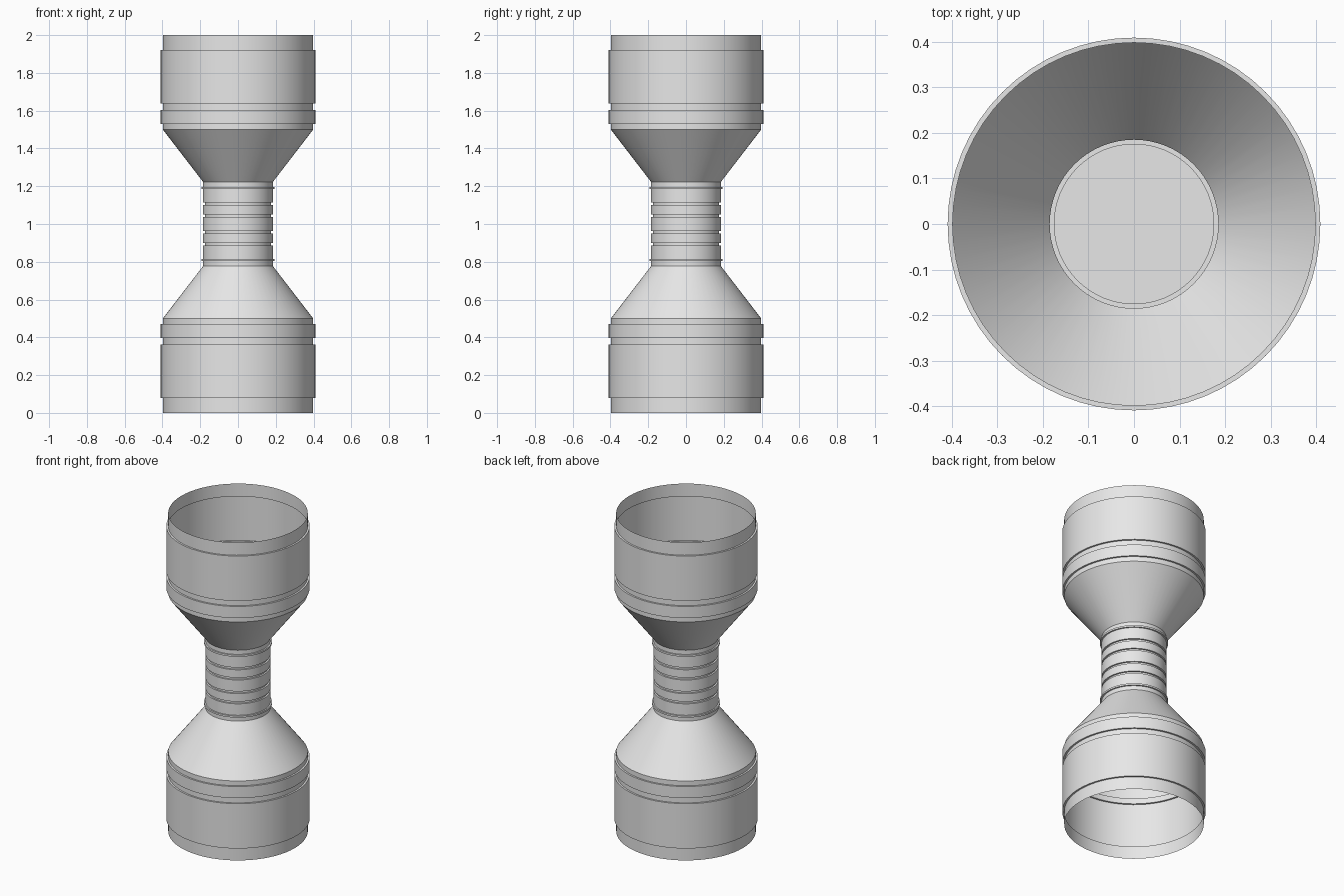
import bpy
import bmesh
from math import cos, sin, tau

SEGMENTS = 64

cube = bpy.data.objects.get("Cube")
if cube:
    bpy.data.objects.remove(cube, do_unlink=True)

grey = bpy.data.materials.new("plain_grey")
grey.use_nodes = True
colour = (0.8, 0.8, 0.8, 1)
grey.diffuse_color = colour
grey.node_tree.nodes["Principled BSDF"].inputs["Base Color"].default_value = colour


def lathe(name, profile):
    """Turn (radius, height) points, listed from bottom to top, into a thin shell."""
    bm = bmesh.new()
    rings = []
    for r, z in profile:
        rings.append([bm.verts.new((r * cos(tau * i / SEGMENTS),
                                    r * sin(tau * i / SEGMENTS), z))
                      for i in range(SEGMENTS)])
    for low, high in zip(rings, rings[1:]):
        for i in range(SEGMENTS):
            j = (i + 1) % SEGMENTS
            bm.faces.new((low[i], low[j], high[j], high[i]))
    return finish(name, bm)


def disc(name, radius, z, up):
    bm = bmesh.new()
    ring = [bm.verts.new((radius * cos(tau * i / SEGMENTS),
                          radius * sin(tau * i / SEGMENTS), z))
            for i in range(SEGMENTS)]
    bm.faces.new(ring if up else ring[::-1])
    return finish(name, bm)


def finish(name, bm):
    mesh = bpy.data.meshes.new(name)
    bm.to_mesh(mesh)
    bm.free()
    mesh.materials.append(grey)
    obj = bpy.data.objects.new(name, mesh)
    bpy.context.collection.objects.link(obj)
    bpy.ops.object.select_all(action="DESELECT")
    obj.select_set(True)
    bpy.context.view_layer.objects.active = obj
    bpy.ops.object.shade_smooth_by_angle(angle=0.52)
    return obj


def flipped(profile):
    """Reflect a profile about mid height, keeping the bottom to top order."""
    return [(r, 2 - z) for r, z in reversed(profile)]


def add_band(profile, base, radius, bottom, top):
    """Step the wall from the base radius to a band and back."""
    profile += [(base, bottom), (radius, bottom), (radius, top), (base, top)]


# Open drums with two raised bands and a cone towards the neck
DRUM, BAND = 0.398, 0.409
drum = [(0.185, 1.223), (DRUM, 1.5)]
add_band(drum, DRUM, BAND, 1.53, 1.603)
add_band(drum, DRUM, BAND, 1.638, 1.92)
drum.append((DRUM, 2))
lathe("upper_drum", drum)
lathe("lower_drum", flipped(drum))

# Neck with grooves and a thin collar near each end
NECK, GROOVE, COLLAR = 0.185, 0.175, 0.194
half = [(NECK, 1.036), (GROOVE, 1.036)]
half += [(GROOVE, 1.05), (NECK, 1.05), (NECK, 1.1), (GROOVE, 1.1)]
half += [(GROOVE, 1.114), (NECK, 1.114)]
add_band(half, NECK, COLLAR, 1.186, 1.197)
half.append((NECK, 1.223))
lathe("grooved_neck", flipped(half) + half)

# Discs closing the neck inside
disc("upper_neck_floor", GROOVE, 1.107, True)
disc("lower_neck_floor", GROOVE, 0.893, False)
